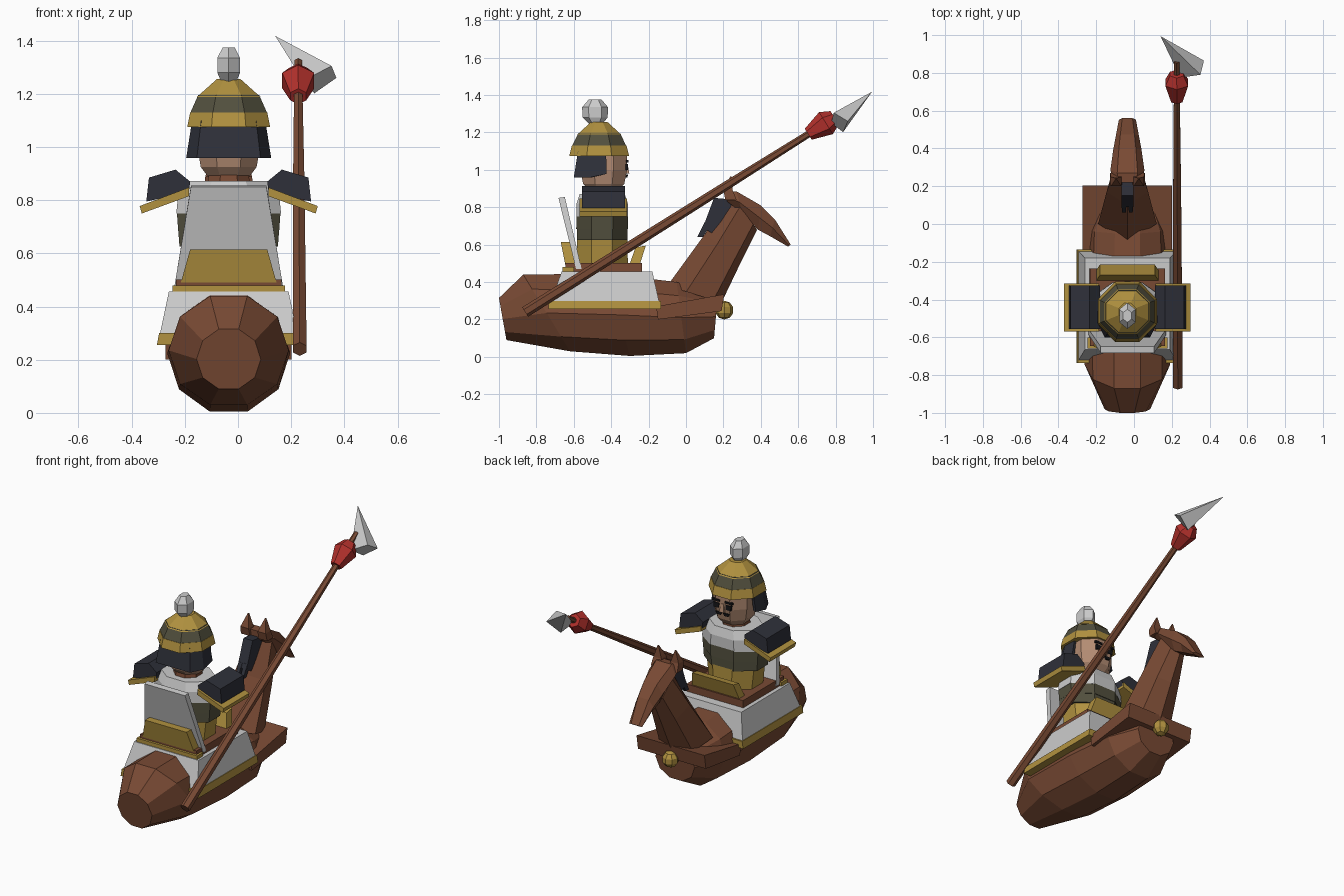
import bpy, bmesh, math
from mathutils import Vector

CX = -0.035  # centre line of mount and rider


def mat(name, rgb):
    m = bpy.data.materials.new(name)
    m.diffuse_color = (*rgb, 1)
    return m


WHITE = mat("pale_grey", (0.60, 0.60, 0.60))
GOLD = mat("gold", (0.44, 0.285, 0.05))
BROWN = mat("brown", (0.19, 0.068, 0.034))
NAVY = mat("navy", (0.028, 0.030, 0.042))
OLIVE = mat("olive", (0.085, 0.08, 0.048))
RED = mat("red", (0.45, 0.03, 0.025))
SKIN = mat("skin", (0.45, 0.26, 0.17))
BLACK = mat("black", (0.008, 0.008, 0.01))


def finish(name, bm, material):
    bmesh.ops.recalc_face_normals(bm, faces=bm.faces)
    me = bpy.data.meshes.new(name)
    bm.to_mesh(me)
    bm.free()
    me.materials.append(material)
    ob = bpy.data.objects.new(name, me)
    bpy.context.collection.objects.link(ob)
    return ob


def loft(name, rings, material):
    """Skin closed rings of points in order and cap both ends."""
    bm = bmesh.new()
    vs = [[bm.verts.new(p) for p in r] for r in rings]
    n = len(vs[0])
    for a, b in zip(vs, vs[1:]):
        for i in range(n):
            j = (i + 1) % n
            bm.faces.new((a[i], a[j], b[j], b[i]))
    bm.faces.new(vs[0])
    bm.faces.new(vs[-1])
    return finish(name, bm, material)


def ring(c, u, v, n):
    """Polygon with n sides around c, spanned by u and v, flat side along v."""
    c, u, v = Vector(c), Vector(u), Vector(v)
    k = 1 / math.cos(math.pi / n)
    ang = [2 * math.pi * (i + 0.5) / n for i in range(n)]
    return [c + (u * math.cos(a) + v * math.sin(a)) * k for a in ang]


def turned(name, levels, material, n=8, x=CX):
    """Stack of horizontal rings: (z, centre y, half width, half depth)."""
    return loft(name, [ring((x, y, z), (w, 0, 0), (0, d, 0), n)
                       for z, y, w, d in levels], material)


def rect(y0, y1, z0, z1, w):
    return [(CX - w, y0, z0), (CX + w, y0, z0), (CX + w, y1, z1), (CX - w, y1, z1)]


def slab(name, bottom, top, material):
    """Frustum between two rectangles (y0, y1, z0, z1, half width)."""
    return loft(name, [rect(*bottom), rect(*top)], material)


def prism(name, profile, y0, y1, material, side):
    """Extrude an x-z profile along y; side mirrors it."""
    return loft(name, [[(CX + side * x, y, z) for x, z in profile] for y in (y0, y1)], material)


# ---- mount: barrel body, rings given by (bottom y, bottom z, top y, top z, half width)
body = []
for yb, zb, yt, zt, w in [(-0.96, 0.09, -1.0, 0.315, 0.115), (-0.62, 0.03, -0.87, 0.44, 0.215),
                          (-0.30, 0.005, -0.42, 0.445, 0.22), (0.0, 0.02, -0.05, 0.40, 0.205),
                          (0.15, 0.10, 0.17, 0.33, 0.13)]:
    c = (CX, (yb + yt) / 2, (zb + zt) / 2)
    body.append(ring(c, (0, (yt - yb) / 2, (zt - zb) / 2), (w, 0, 0), 10))
loft("mount_body", body, BROWN)
slab("chest_collar", (-0.15, 0.19, 0.20, 0.245, 0.237), (-0.16, 0.205, 0.27, 0.335, 0.237), BROWN)

# neck: six sided with a ridge at the back
neck = []
for yb, zb, yf, zf, w in [(-0.10, 0.38, 0.19, 0.29, 0.155), (0.10, 0.655, 0.30, 0.52, 0.11),
                          (0.24, 0.87, 0.38, 0.68, 0.07)]:
    def at(t):
        return yb + (yf - yb) * t, zb + (zf - zb) * t
    neck.append([(CX + s * w, *at(t)) for s, t in
                 [(0, 0), (1, 0.35), (0.75, 0.85), (0, 1), (-0.75, 0.85), (-1, 0.35)]])
loft("mount_neck", neck, BROWN)

# head: (top y, top z, lower y, lower z, half width)
head = []
for yt, zt, yl, zl, w in [(0.22, 0.88, 0.22, 0.83, 0.075), (0.27, 0.885, 0.30, 0.77, 0.09),
                          (0.40, 0.81, 0.385, 0.68, 0.075), (0.475, 0.735, 0.45, 0.645, 0.062),
                          (0.56, 0.60, 0.545, 0.59, 0.045)]:
    head.append([(CX + w * 0.6, yt, zt), (CX + w, (yt + yl) / 2, (zt + zl) / 2),
                 (CX + w * 0.6, yl, zl), (CX - w * 0.6, yl, zl),
                 (CX - w, (yt + yl) / 2, (zt + zl) / 2), (CX - w * 0.6, yt, zt)])
loft("mount_head", head, BROWN)
for s in (-1, 1):
    turned("mount_ear", [(0.84, 0.24, 0.032, 0.03), (0.89, 0.225, 0.028, 0.025),
                         (0.965, 0.24, 0.003, 0.003)], BROWN, 4, CX + s * 0.06)

# mane and two hanging locks
slab("mane", (0.09, 0.16, 0.69, 0.65, 0.032), (0.15, 0.26, 0.85, 0.84, 0.032), NAVY)
for s in (-1, 1):
    turned("mane_lock", [(0.64, 0.075, 0.01, 0.015), (0.72, 0.12, 0.013, 0.02)],
           NAVY, 4, CX + s * 0.018)

# chest bell
bm = bmesh.new()
bmesh.ops.create_uvsphere(bm, u_segments=8, v_segments=5, radius=0.05)
bmesh.ops.translate(bm, vec=(CX, 0.205, 0.25), verts=bm.verts)
finish("bell", bm, GOLD)

# ---- saddle
slab("blanket_trim", (-0.735, -0.135, 0.255, 0.255, 0.27), (-0.735, -0.135, 0.30, 0.30, 0.262), GOLD)
slab("blanket", (-0.72, -0.145, 0.30, 0.30, 0.258), (-0.665, -0.18, 0.457, 0.457, 0.225), WHITE)
slab("saddle_edge", (-0.66, -0.60, 0.455, 0.455, 0.212), (-0.66, -0.60, 0.48, 0.48, 0.212), GOLD)
slab("saddle_seat", (-0.645, -0.235, 0.455, 0.455, 0.20), (-0.645, -0.235, 0.502, 0.502, 0.198), BROWN)
slab("saddle_front", (-0.30, -0.245, 0.50, 0.50, 0.165), (-0.27, -0.215, 0.585, 0.595, 0.145), GOLD)
slab("saddle_back", (-0.645, -0.575, 0.49, 0.49, 0.18), (-0.67, -0.61, 0.615, 0.615, 0.145), GOLD)
slab("back_board", (-0.588, -0.558, 0.47, 0.47, 0.205), (-0.682, -0.648, 0.85, 0.855, 0.142), WHITE)

# ---- rider torso in stacked armour bands
Y = -0.448
turned("skirt", [(0.50, Y, 0.15, 0.137), (0.632, Y, 0.165, 0.135)], GOLD)
turned("lower_band", [(0.625, Y, 0.185, 0.135), (0.69, Y, 0.19, 0.135)], OLIVE)
turned("upper_band", [(0.685, Y, 0.19, 0.139), (0.755, Y, 0.195, 0.137)], OLIVE)
turned("breastplate", [(0.75, Y, 0.197, 0.137), (0.82, Y, 0.19, 0.137),
                       (0.872, Y, 0.155, 0.12)], WHITE)
turned("collar", [(0.865, Y, 0.08, 0.08), (0.895, Y, 0.075, 0.075)], BROWN)

# shoulder guards
for s in (-1, 1):
    prism("shoulder_guard", [(0.31, 0.795), (0.30, 0.885), (0.20, 0.915), (0.145, 0.87),
                             (0.15, 0.83)], -0.555, -0.325, NAVY, s)
    prism("shoulder_trim", [(0.335, 0.778), (0.327, 0.750), (0.15, 0.815), (0.15, 0.848)],
          -0.57, -0.315, GOLD, s)

# head, face, helmet
turned("face", [(0.885, -0.44, 0.075, 0.075), (0.925, -0.44, 0.105, 0.11),
                (1.0, -0.44, 0.118, 0.125), (1.09, -0.44, 0.118, 0.125)], SKIN)
slab("nose", (-0.33, -0.303, 0.98, 0.98, 0.016), (-0.33, -0.312, 1.03, 1.03, 0.010), SKIN)
for s in (-1, 1):
    turned("eye", [(1.0, -0.317, 0.017, 0.007), (1.03, -0.317, 0.02, 0.007)],
           BLACK, 4, CX + s * 0.042)
    turned("brow", [(1.04, -0.315, 0.026, 0.007), (1.052, -0.315, 0.026, 0.007)],
           BLACK, 4, CX + s * 0.045)
    turned("moustache", [(0.958, -0.32, 0.012, 0.008), (0.974, -0.32, 0.022, 0.009)],
           BLACK, 4, CX + s * 0.026)

# neck guard: shell wrapped round sides and back
path = [(0.155, -0.425), (0.16, -0.52), (0.12, -0.60)]
path += [(-x, y) for x, y in reversed(path)]
shell = []
for x, y in path:
    def p(k, z):
        return (CX + x * k, -0.44 + (y + 0.44) * k, z)
    lift = 0.02 if y > -0.5 else 0
    shell.append([p(1, 0.958 + lift), p(0.86, 1.10), p(0.78, 1.10), p(0.88, 0.958 + lift)])
loft("neck_guard", shell, NAVY)

H = -0.464
turned("helmet_rim", [(1.075, H, 0.156, 0.16), (1.13, H, 0.145, 0.146)], GOLD)
turned("helmet_band", [(1.125, H, 0.146, 0.146), (1.195, H, 0.115, 0.112)], OLIVE)
turned("helmet_crown", [(1.188, H, 0.12, 0.118), (1.255, H, 0.045, 0.045)], GOLD)
turned("helmet_finial", [(1.245, -0.482, 0.028, 0.03), (1.28, -0.486, 0.043, 0.058),
                         (1.335, -0.486, 0.043, 0.06), (1.375, -0.486, 0.022, 0.03)], WHITE, 6)

# ---- spear along a slanted axis
A, B = Vector((0.232, -0.86, 0.24)), Vector((0.226, 0.86, 1.32))
up = (B - A).cross(Vector((1, 0, 0))).normalized()


def along(name, stations, material):
    loft(name, [ring(A.lerp(B, t), (r, 0, 0), up * r, 6) for t, r in stations], material)


along("spear_shaft", [(0, 0.026), (0.6, 0.021), (1, 0.014)], BROWN)
along("spear_collar", [(0.88, 0.03), (0.935, 0.060), (0.962, 0.036)], RED)
bm = bmesh.new()
tip = bm.verts.new((0.14, 0.995, 1.418))
base = [bm.verts.new(q) for q in [(0.37, 0.865, 1.26), (0.352, 0.79, 1.305),
                                  (0.245, 0.775, 1.25), (0.287, 0.84, 1.202)]]
for i in range(4):
    bm.faces.new((base[i], base[(i + 1) % 4], tip))
bm.faces.new(base)
finish("spear_head", bm, WHITE)
